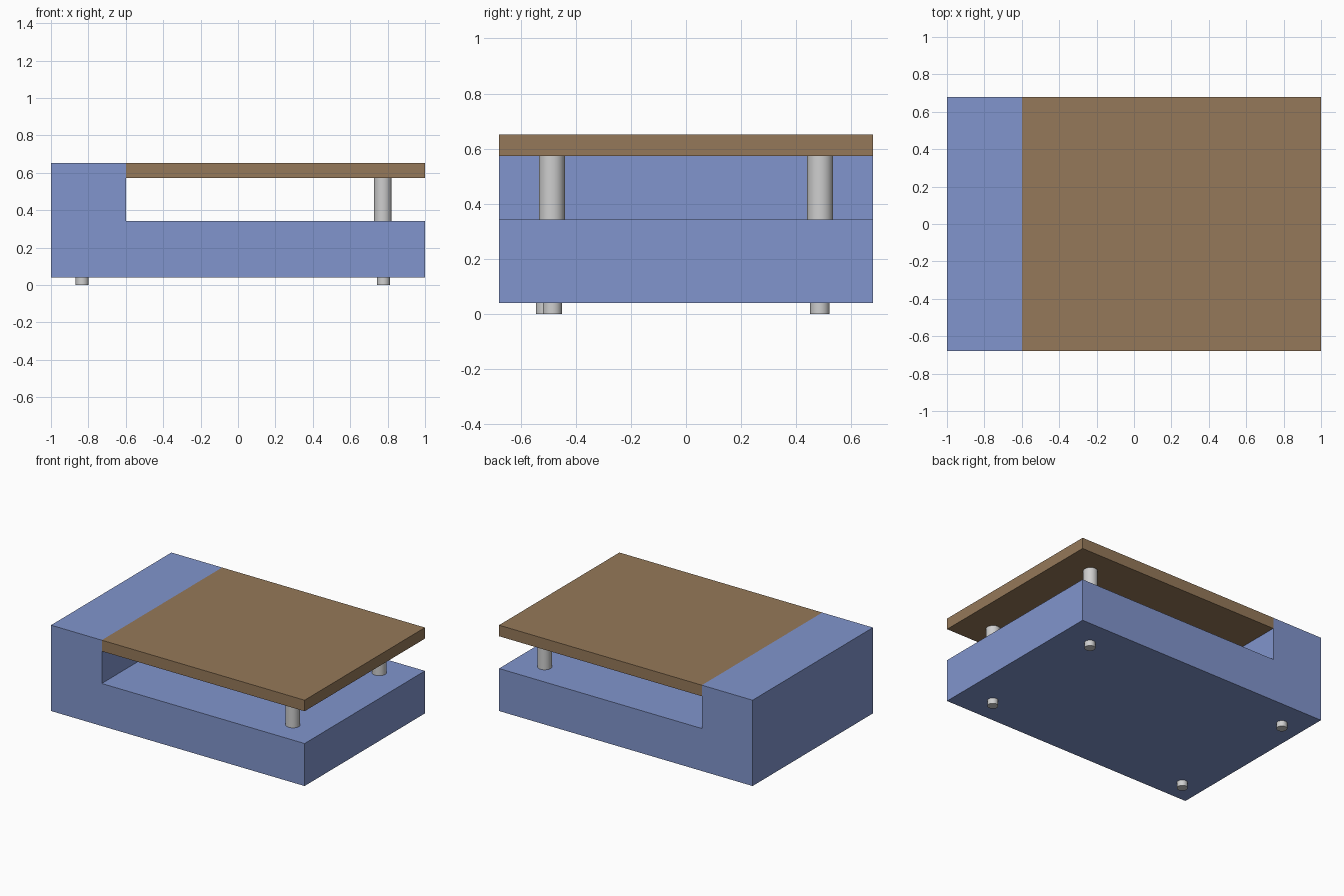
import bpy, bmesh, math

if "Cube" in bpy.data.objects:
    bpy.data.objects.remove(bpy.data.objects["Cube"])


def material(name, rgb):
    m = bpy.data.materials.new(name)
    m.diffuse_color = (*rgb, 1)
    m.use_nodes = True
    m.node_tree.nodes["Principled BSDF"].inputs["Base Color"].default_value = m.diffuse_color
    return m


blue = material("soft blue", (0.22, 0.30, 0.61))
brown = material("wood brown", (0.30, 0.19, 0.10))
grey = material("light grey", (0.62, 0.62, 0.62))

HALF_DEPTH = 0.678


def extrude_profile(name, profile, mat):
    """Closed XZ profile extruded over the full depth."""
    bm = bmesh.new()
    face = bm.faces.new([bm.verts.new((x, -HALF_DEPTH, z)) for x, z in profile])
    ext = bmesh.ops.extrude_face_region(bm, geom=[face])
    verts = [g for g in ext["geom"] if isinstance(g, bmesh.types.BMVert)]
    bmesh.ops.translate(bm, verts=verts, vec=(0, 2 * HALF_DEPTH, 0))
    bmesh.ops.recalc_face_normals(bm, faces=bm.faces)
    mesh = bpy.data.meshes.new(name)
    bm.to_mesh(mesh)
    bm.free()
    obj = bpy.data.objects.new(name, mesh)
    bpy.context.collection.objects.link(obj)
    mesh.materials.append(mat)


def cylinder(name, x, y, z0, z1, r):
    bpy.ops.mesh.primitive_cylinder_add(
        vertices=32, radius=r, depth=z1 - z0, location=(x, y, (z0 + z1) / 2))
    obj = bpy.context.object
    obj.name = name
    obj.data.materials.append(grey)
    bpy.ops.object.shade_smooth_by_angle(angle=math.radians(40))


# L-shaped body: low base with a raised block on the left
extrude_profile("body", [(-1, 0.04), (1, 0.04), (1, 0.343), (-0.6, 0.343),
                         (-0.6, 0.652), (-1, 0.652)], blue)

# Wooden top, flush with the raised block
extrude_profile("table_top", [(-0.6, 0.573), (1, 0.573), (1, 0.652),
                              (-0.6, 0.652)], brown)

# Posts carrying the free end of the top
for side, y in (("front", -0.487), ("back", 0.487)):
    cylinder(side + "_post", 0.774, y, 0.343, 0.573, 0.047)

# Four short feet
for name, x, y in (("front_right", 0.778, -0.485), ("back_right", 0.778, 0.486),
                   ("front_left", -0.833, -0.51), ("back_left", -0.833, 0.486)):
    cylinder(name + "_foot", x, y, 0, 0.04, 0.035)
